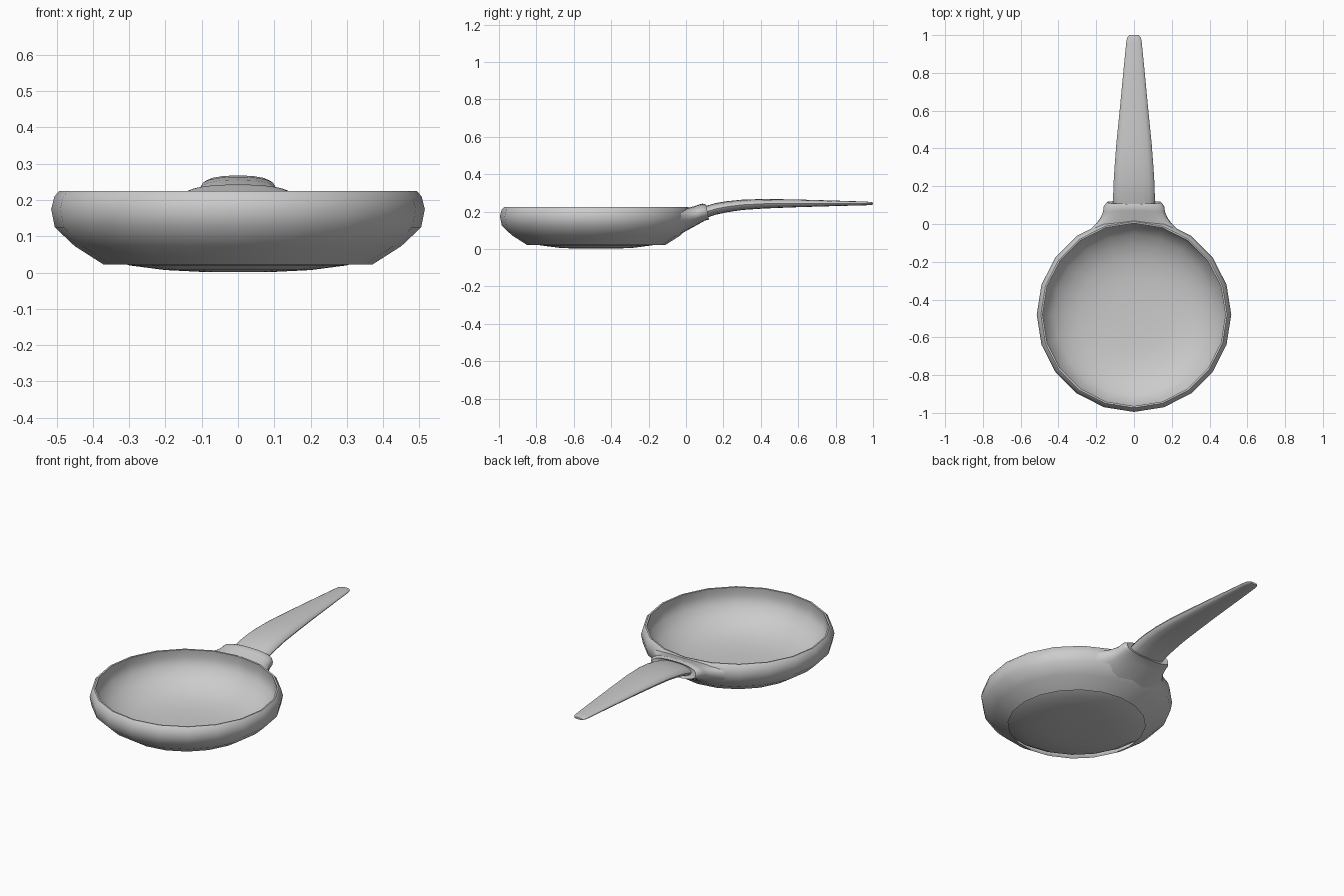
import bpy, bmesh, math

if "Cube" in bpy.data.objects:
    bpy.data.objects.remove(bpy.data.objects["Cube"])

CY = -0.48    # centre of the pan along y
SIDES = 20


def finish(name, bm, flip_check=True):
    if flip_check:
        bmesh.ops.recalc_face_normals(bm, faces=bm.faces)
    me = bpy.data.meshes.new(name)
    bm.to_mesh(me)
    bm.free()
    ob = bpy.data.objects.new(name, me)
    bpy.context.collection.objects.link(ob)
    bpy.ops.object.select_all(action='DESELECT')
    bpy.context.view_layer.objects.active = ob
    ob.select_set(True)
    bpy.ops.object.shade_smooth_by_angle(angle=math.radians(50))
    return ob


def loft(bm, rings, cap_start=False, cap_end=False):
    vs = [[bm.verts.new(p) for p in r] for r in rings]
    n = len(rings[0])
    for a, b in zip(vs, vs[1:]):
        for i in range(n):
            j = (i + 1) % n
            bm.faces.new((a[i], a[j], b[j], b[i]))
    if cap_start:
        bm.faces.new(vs[0][::-1])
    if cap_end:
        bm.faces.new(vs[-1])


def circle(r, z):
    return [(r * math.cos(2 * math.pi * i / SIDES),
             CY + r * math.sin(2 * math.pi * i / SIDES), z) for i in range(SIDES)]


def oval(n, power):
    # unit superellipse points
    pts = []
    for i in range(n):
        a = 2 * math.pi * i / n
        c, s = math.cos(a), math.sin(a)
        pts.append((math.copysign(abs(c) ** (2 / power), c),
                    math.copysign(abs(s) ** (2 / power), s)))
    return pts


# Pan: outer wall (open underneath), rolled rim and inner dish that dips below it
outer = [(0.37, 0.022), (0.45, 0.073), (0.505, 0.125), (0.515, 0.175),
         (0.506, 0.21), (0.493, 0.225)]
inner = [(0.484, 0.224), (0.489, 0.18), (0.478, 0.13), (0.425, 0.078),
         (0.37, 0.045), (0.30, 0.02), (0.20, 0.007), (0.10, 0.002)]
bm = bmesh.new()
loft(bm, [circle(r, z) for r, z in outer + inner], cap_end=True)
finish("pan", bm)


def wall_radius(z):
    for (r0, z0), (r1, z1) in zip(outer, outer[1:]):
        if z <= z1:
            return r0 + (r1 - r0) * (z - z0) / (z1 - z0)
    return outer[-1][0]


# Collar: flows from the pan wall out to a lip around the handle root
def wall_point(u, v):
    x, z = 0.27 * u, 0.145 + 0.073 * v
    return x, CY - 0.012 + math.sqrt(wall_radius(z) ** 2 - x * x), z


def lip_point(u, v, s=1.0, y=0.105):
    return 0.16 * u * s, y - 0.008 * v, 0.198 + 0.045 * v * s


shape = oval(24, 2.5)
rings = []
for t in (0, 0.2, 0.4, 0.6, 0.8, 1):
    ring = []
    for u, v in shape:
        a, b = wall_point(u, v), lip_point(u, v, 1, 0.095)
        k = 1 - (1 - t) ** 2      # pinch in quickly, then run straight out
        ring.append((a[0] + (b[0] - a[0]) * k,
                     a[1] + (b[1] - a[1]) * t,
                     a[2] + (b[2] - a[2]) * t))
    rings.append(ring)
rings.append([lip_point(u, v, 0.9, 0.115) for u, v in shape])
rings.append([lip_point(u, v, 0.72, 0.108) for u, v in shape])
bm = bmesh.new()
loft(bm, rings, cap_end=True)
finish("handle_collar", bm)

# Handle: y, half width, bottom z, top z
stations = [(0.07, 0.108, 0.155, 0.222), (0.11, 0.110, 0.168, 0.232),
            (0.16, 0.110, 0.184, 0.246), (0.22, 0.108, 0.197, 0.256),
            (0.30, 0.103, 0.209, 0.264), (0.42, 0.094, 0.217, 0.268),
            (0.60, 0.076, 0.224, 0.265), (0.80, 0.057, 0.230, 0.259),
            (0.96, 0.041, 0.234, 0.254), (0.985, 0.037, 0.235, 0.252),
            (1.0, 0.025, 0.238, 0.249)]
shape = oval(16, 2.3)
bm = bmesh.new()
loft(bm, [[(w * u, y, (lo + hi) / 2 + (hi - lo) / 2 * v) for u, v in shape]
          for y, w, lo, hi in stations], True, True)
finish("handle", bm)
